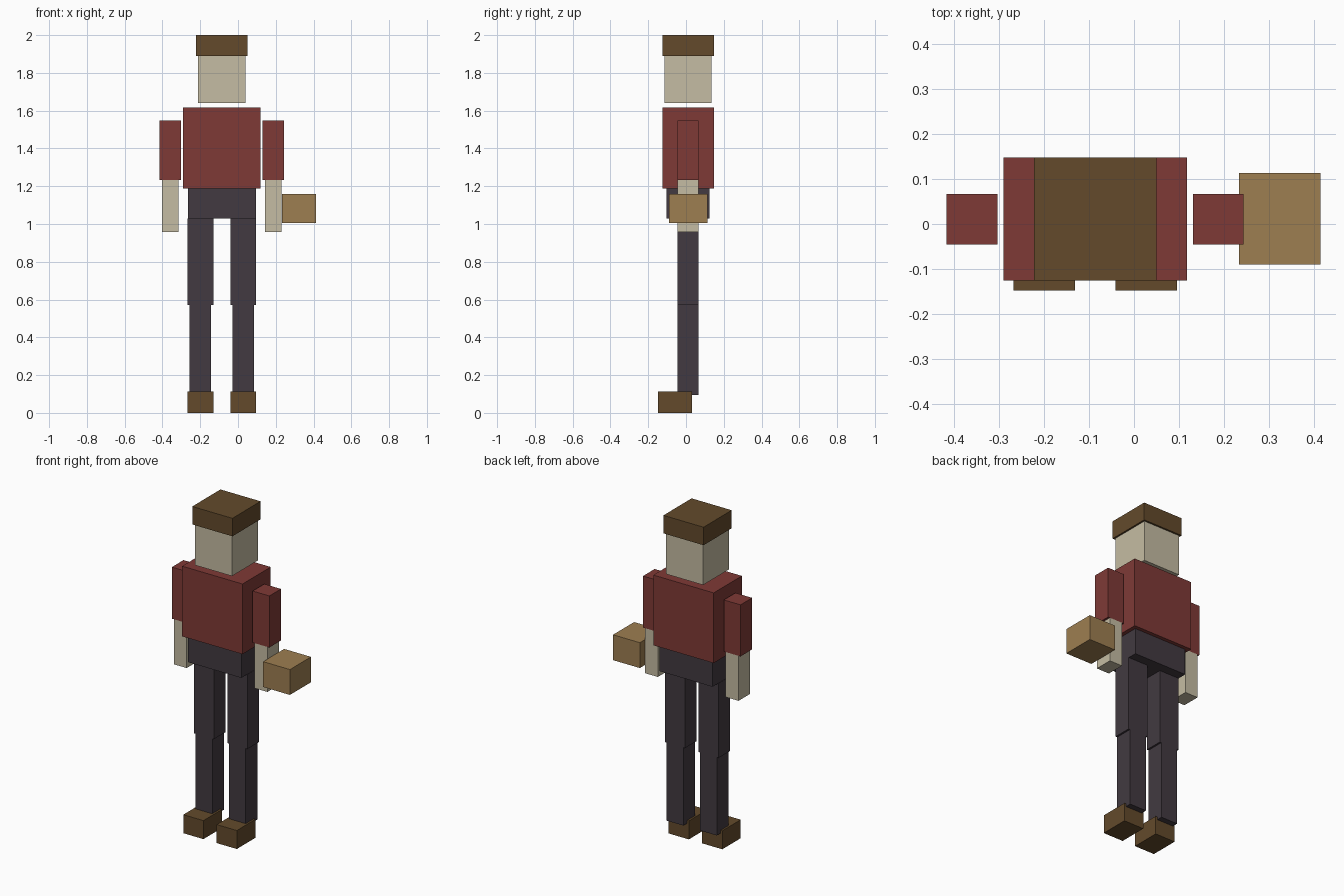
import bpy
import bmesh
from mathutils import Vector

if "Cube" in bpy.data.objects:
    bpy.data.objects.remove(bpy.data.objects["Cube"])

CX, CY = -0.086, 0.011  # body axis


def material(name, rgb):
    def lin(c):
        c /= 255
        return c / 12.92 if c <= 0.04045 else ((c + 0.055) / 1.055) ** 2.4
    m = bpy.data.materials.new(name)
    m.diffuse_color = (*[lin(c) for c in rgb], 1)
    m.use_nodes = True
    m.node_tree.nodes["Principled BSDF"].inputs["Base Color"].default_value = m.diffuse_color
    return m


skin = material("skin", (197, 188, 163))
red = material("red_shirt", (127, 58, 54))
dark = material("dark_trousers", (66, 58, 65))
brown = material("dark_brown", (99, 74, 43))
tan = material("tan", (157, 126, 81))


def box(name, x, y, z, mat):
    """Axis-aligned box from (min, max) ranges."""
    lo, hi = Vector((x[0], y[0], z[0])), Vector((x[1], y[1], z[1]))
    bm = bmesh.new()
    bmesh.ops.create_cube(bm, size=1)
    bmesh.ops.scale(bm, vec=hi - lo, verts=bm.verts)
    me = bpy.data.meshes.new(name)
    bm.to_mesh(me)
    bm.free()
    me.materials.append(mat)
    ob = bpy.data.objects.new(name, me)
    ob.location = (lo + hi) / 2
    bpy.context.collection.objects.link(ob)


def span(centre, half):
    return (centre - half, centre + half)


# Central body parts: half width, half depth, heights
for name, hw, hd, z, mat in [
    ("hat", 0.1355, 0.136, (1.89, 2.0), brown),
    ("head", 0.125, 0.125, (1.64, 1.89), skin),
    ("torso", 0.204, 0.136, (1.188, 1.617), red),
    ("pelvis", 0.18, 0.113, (1.028, 1.188), dark),
]:
    box(name, span(CX, hw), span(CY, hd), z, mat)

# Paired limbs: offset from body axis, half width, depth range, heights
limb = span(CY, 0.056)
for side, s in (("right", -1), ("left", 1)):
    for name, off, hw, y, z, mat in [
        ("upper_arm", 0.273, 0.0565, limb, (1.232, 1.547), red),
        ("forearm", 0.273, 0.0435, limb, (0.957, 1.232), skin),
        ("thigh", 0.113, 0.068, limb, (0.572, 1.028), dark),
        ("shin", 0.113, 0.0565, limb, (0.095, 0.572), dark),
        ("shoe", 0.113, 0.068, (-0.147, 0.031), (0.0, 0.113), brown),
    ]:
        box(f"{side}_{name}", span(CX + s * off, hw), y, z, mat)

# Carried box beside the left hand
box("carried_box", (0.233, 0.414), (-0.09, 0.113), (1.005, 1.16), tan)
